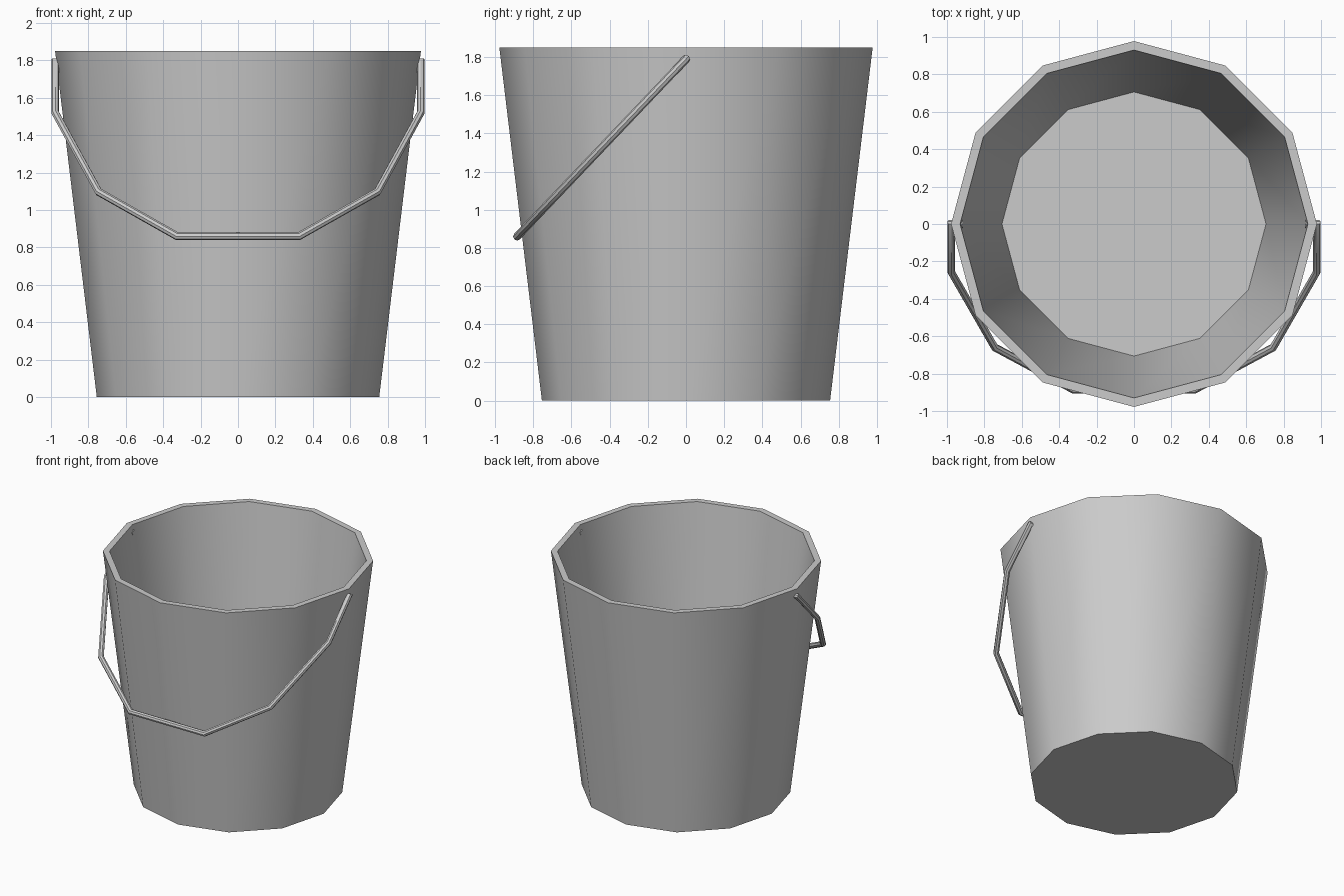
import bpy, bmesh
from math import sin, cos, tau, radians
from mathutils import Vector

if "Cube" in bpy.data.objects:
    bpy.data.objects.remove(bpy.data.objects["Cube"])


def skin_rings(name, rings):
    """Join successive vertex rings with quads and cap both ends."""
    bm = bmesh.new()
    loops = [[bm.verts.new(p) for p in ring] for ring in rings]
    for a, b in zip(loops, loops[1:]):
        n = len(a)
        for i in range(n):
            j = (i + 1) % n
            bm.faces.new((a[i], a[j], b[j], b[i]))
    bm.faces.new(loops[0])
    bm.faces.new(loops[-1])
    bmesh.ops.recalc_face_normals(bm, faces=bm.faces)
    mesh = bpy.data.meshes.new(name)
    bm.to_mesh(mesh)
    bm.free()
    obj = bpy.data.objects.new(name, mesh)
    bpy.context.collection.objects.link(obj)
    bpy.ops.object.select_all(action='DESELECT')
    obj.select_set(True)
    bpy.context.view_layer.objects.active = obj
    bpy.ops.object.shade_smooth_by_angle(angle=radians(40))
    return obj


# Bucket: twelve-sided tapered shell (radius, height)
SIDES = 12
profile = [(0.755, 0), (0.978, 1.85), (0.93, 1.85), (0.706, 0.045)]
skin_rings("bucket", [[(r * cos(tau * i / SIDES), r * sin(tau * i / SIDES), z)
                       for i in range(SIDES)] for r, z in profile])

# Handle: bent wire in a tilted plane, coordinates are (x, distance down plane)
down = Vector((0, -0.885, -0.93))
length = down.length
down.normalize()
across = Vector((1, 0, 0))
normal = across.cross(down)
pivot = Vector((0, 0, 1.79))
half = [(0.915, 0), (0.977, 0), (0.977, 0.29), (0.745, 0.745), (0.325, 1)]
path = [pivot + across * x + down * t * length
        for x, t in half + [(-x, t) for x, t in reversed(half)]]

RADIUS, WIRE_SIDES = 0.021, 8
rings = []
for i, p in enumerate(path):
    d_in = (p - path[max(i - 1, 0)]).normalized()
    d_out = (path[min(i + 1, len(path) - 1)] - p).normalized()
    tangent = (d_in + d_out).normalized()
    mitre = tangent.cross(normal)
    mitre /= max(tangent.dot(d_in), tangent.dot(d_out))
    rings.append([p + RADIUS * (cos(a) * mitre + sin(a) * normal)
                  for a in (tau * k / WIRE_SIDES for k in range(WIRE_SIDES))])
skin_rings("handle", rings)
